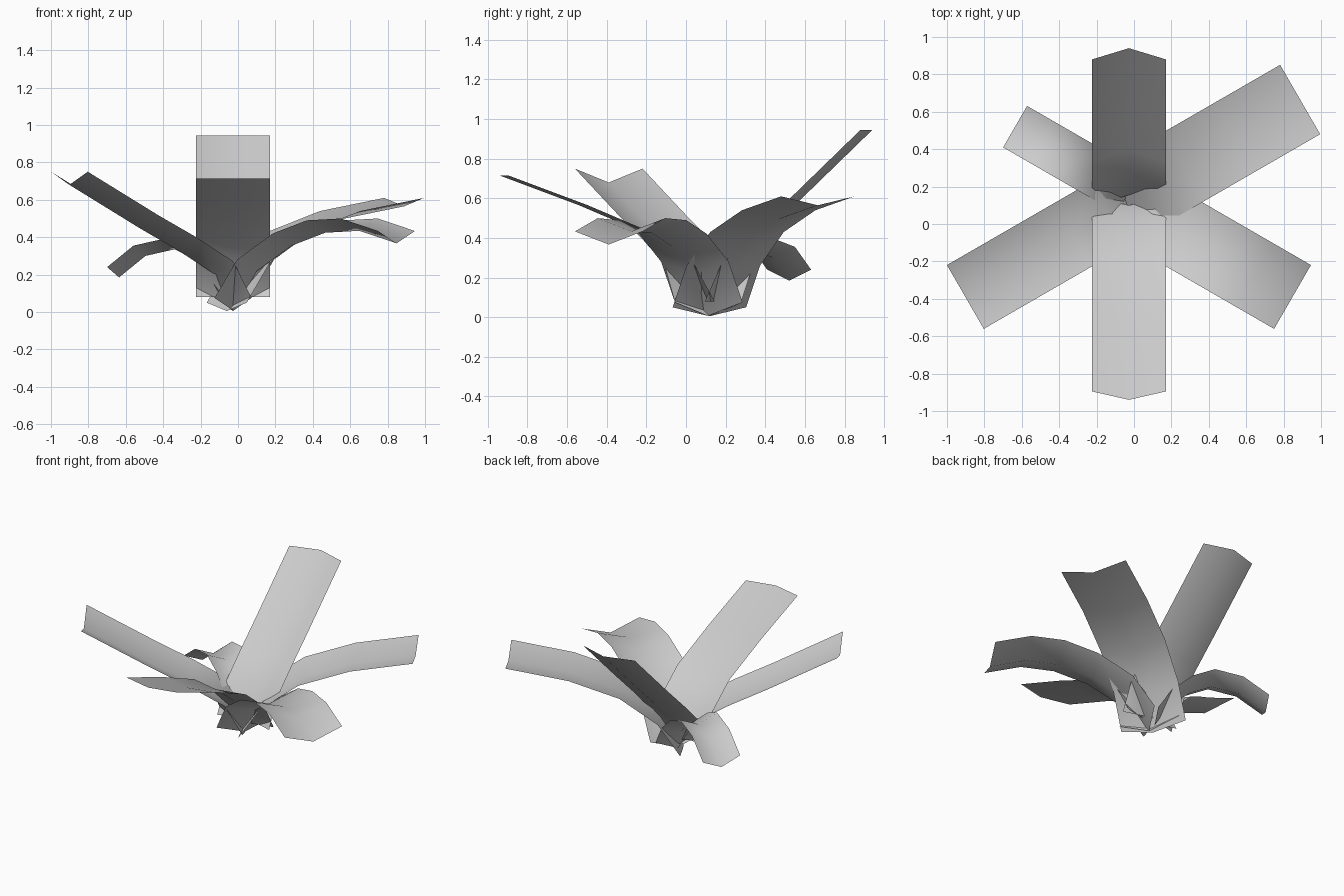
import bpy
import math
from mathutils import Vector

old = bpy.data.objects.get("Cube")
if old:
    bpy.data.objects.remove(old, do_unlink=True)

# One plain grey for the whole plant
grey = bpy.data.materials.new("leaf grey")
grey.use_nodes = True
colour = (0.6, 0.6, 0.6, 1)
grey.diffuse_color = colour
grey.node_tree.nodes["Principled BSDF"].inputs["Base Color"].default_value = colour


def leaf(name, root, angle, width, profile, fold_out=0.0, fold_down=0.0):
    """Strip leaf folded along its midrib; profile gives the rim as (reach, height)."""
    out = Vector((math.cos(math.radians(angle)), math.sin(math.radians(angle)), 0))
    side = Vector((-out.y, out.x, 0))
    base = Vector((root[0], root[1], 0))
    verts, faces = [], []
    for reach, height in profile:
        rim = base + out * reach + Vector((0, 0, height))
        rib = rim + out * fold_out - Vector((0, 0, fold_down))
        verts += [rim - side * width / 2, rib, rim + side * width / 2]
    for row in range(len(profile) - 1):
        for col in range(2):
            a = row * 3 + col
            faces.append((a, a + 3, a + 4, a + 1))
    mesh = bpy.data.meshes.new(name)
    mesh.from_pydata(verts, [], faces)
    mesh.materials.append(grey)
    mesh.shade_smooth()
    obj = bpy.data.objects.new(name, mesh)
    bpy.context.collection.objects.link(obj)
    return obj


centre = (-0.027, 0.115)

# Upright leaves to the back and front, midrib pushed outward
leaf("back_leaf", centre, 90, 0.395,
     [(-0.02, 0.08), (0.06, 0.26), (0.22, 0.42), (0.41, 0.6), (0.765, 0.945)], fold_out=0.06)
leaf("front_leaf", centre, -90, 0.395,
     [(-0.03, 0.08), (0.07, 0.26), (0.27, 0.42), (0.61, 0.565), (1.01, 0.715)], fold_out=0.045)

# Diagonal leaves, midrib sunk below the rims
leaf("left_back_leaf", (-0.06, 0.118), 30, 0.428,
     [(0, 0.05), (0.14, 0.26), (0.38, 0.43), (0.7, 0.54), (1.095, 0.61)], fold_down=0.045)
leaf("left_front_leaf", centre, -30, 0.394,
     [(0, 0.075), (0.14, 0.28), (0.36, 0.42), (0.57, 0.49), (0.78, 0.5), (1.01, 0.433)], fold_down=0.066)
leaf("right_front_leaf", centre, 210, 0.394,
     [(0, 0.075), (0.11, 0.27), (0.34, 0.4), (0.57, 0.515), (1.01, 0.75)], fold_down=0.07)

# Small drooping leaf
leaf("right_back_leaf", (-0.027, 0.169), 150, 0.256,
     [(0, 0.08), (0.09, 0.22), (0.22, 0.33), (0.36, 0.39), (0.54, 0.355), (0.703, 0.24)], fold_down=0.055)
